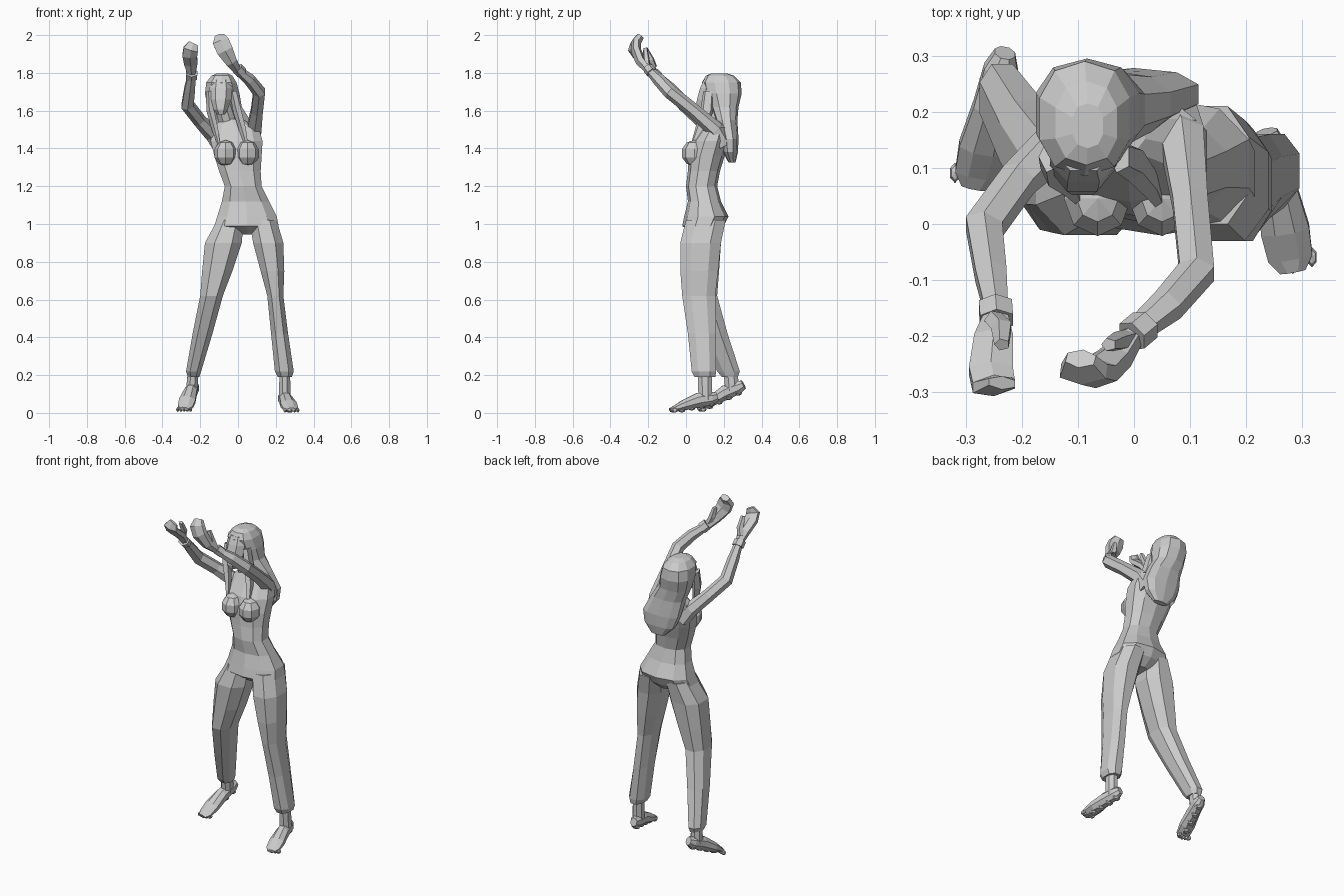
import bpy, bmesh
from math import sin, cos, pi, copysign
from mathutils import Vector, Matrix


def skin(name, rings):
    """Flat-faced skin through a list of equal-sized vertex rings."""
    bm = bmesh.new()
    vr = [[bm.verts.new(p) for p in r] for r in rings]
    n = len(vr[0])
    for a, b in zip(vr, vr[1:]):
        for i in range(n):
            j = (i + 1) % n
            bm.faces.new((a[i], a[j], b[j], b[i]))
    bm.faces.new(vr[0][::-1])
    bm.faces.new(vr[-1])
    bmesh.ops.recalc_face_normals(bm, faces=bm.faces)
    me = bpy.data.meshes.new(name)
    bm.to_mesh(me)
    bm.free()
    ob = bpy.data.objects.new(name, me)
    bpy.context.collection.objects.link(ob)
    return ob


def unit(i, n, p):
    t = 2 * pi * (i + 0.5) / n
    return [copysign(abs(f) ** p, f) for f in (cos(t), sin(t))]


def loft(name, secs, n=10, p=0.85):
    """Horizontal sections given as (z, x0, x1, y0, y1)."""
    rings = []
    for z, x0, x1, y0, y1 in secs:
        us = [unit(i, n, p) for i in range(n)]
        mx, my = max(u[0] for u in us), max(u[1] for u in us)
        rings.append([((x0 + x1) / 2 + u / mx * (x1 - x0) / 2,
                       (y0 + y1) / 2 + v / my * (y1 - y0) / 2, z) for u, v in us])
    return skin(name, rings)


def tube(name, pts, n=6, side=(1, 0, 0), p=1.0):
    """Sections across a path; points are (x, y, z, half width along side, half depth)."""
    c = [Vector(q[:3]) for q in pts]
    rings = []
    for k, q in enumerate(pts):
        d = (c[min(k + 1, len(c) - 1)] - c[max(k - 1, 0)]).normalized()
        s = Vector(side)
        s = (s - d * s.dot(d)).normalized()
        w = d.cross(s)
        rings.append([c[k] + s * u * q[3] + w * v * q[4]
                      for u, v in (unit(i, n, p) for i in range(n))])
    return skin(name, rings)


def ball(name, loc, size, seg=8, rings=5):
    bm = bmesh.new()
    bmesh.ops.create_uvsphere(bm, u_segments=seg, v_segments=rings, radius=1,
                              matrix=Matrix.LocRotScale(Vector(loc), None, Vector(size)))
    me = bpy.data.meshes.new(name)
    bm.to_mesh(me)
    bm.free()
    bpy.context.collection.objects.link(bpy.data.objects.new(name, me))


# torso and hips
loft("torso", [
    (0.945, 0.00, 0.10, 0.04, 0.15), (0.99, -0.125, 0.215, -0.02, 0.20),
    (1.04, -0.11, 0.205, -0.01, 0.225), (1.12, -0.085, 0.165, 0.01, 0.185),
    (1.20, -0.07, 0.125, 0.00, 0.165), (1.28, -0.10, 0.12, 0.01, 0.18),
    (1.36, -0.125, 0.125, 0.015, 0.205), (1.44, -0.145, 0.13, 0.04, 0.225),
    (1.51, -0.13, 0.11, 0.09, 0.23), (1.555, -0.09, 0.02, 0.12, 0.22)])
for x, nm in ((-0.065, "bust_a"), (0.05, "bust_b")):
    ball(nm, (x, 0.045, 1.375), (0.063, 0.07, 0.07))

# trouser legs
loft("leg_a", [
    (1.02, -0.11, 0.03, 0.01, 0.20), (0.90, -0.175, 0.02, -0.02, 0.185),
    (0.75, -0.19, -0.03, -0.015, 0.175), (0.62, -0.20, -0.08, -0.01, 0.165),
    (0.42, -0.24, -0.135, 0.075, 0.22), (0.22, -0.275, -0.195, 0.165, 0.285),
    (0.19, -0.265, -0.205, 0.19, 0.275)], 8)
loft("leg_b", [
    (1.02, 0.06, 0.205, 0.00, 0.21), (0.90, 0.08, 0.24, -0.03, 0.185),
    (0.75, 0.12, 0.245, -0.03, 0.17), (0.62, 0.155, 0.24, -0.02, 0.155),
    (0.42, 0.175, 0.265, 0.01, 0.16), (0.22, 0.195, 0.295, 0.03, 0.16),
    (0.19, 0.21, 0.285, 0.045, 0.155)], 8)

# bare feet with toes and bumpy soles
feet = {"a": ((-0.23, 0.305, 0.15), (-0.285, 0.065, 0.024), (-0.237, 0.235)),
        "b": ((0.237, 0.165, 0.085), (0.283, -0.085, 0.02), (0.247, 0.10))}
for k, (heel, toe, ank) in feet.items():
    h, t = Vector(heel), Vector(toe)
    secs = [(0, .02, .025, 0), (.12, .033, .038, 0), (.4, .037, .042, .008),
            (.7, .047, .03, .002), (.9, .043, .017, -.004), (1, .025, .01, -.003)]
    tube("foot_" + k, [(*(h.lerp(t, f) + Vector((0, 0, dz))), a, b)
                       for f, a, b, dz in secs], 8)
    tube("ankle_" + k, [(ank[0], ank[1], 0.23, .03, .04),
                        (*h.lerp(t, 0.25), .034, .04)], 8)
    for i in range(5):
        ball("toe_%s%d" % (k, i), t + Vector(((i - 2) * .017, .014 + .006 * abs(i - 2), -.006)),
             (.01, .018, .012), 6, 4)
    for i in range(4):
        q = h.lerp(t, 0.12 + i * 0.21)
        ball("sole_%s%d" % (k, i), q - Vector((0, 0, .03 - .003 * i)), (.028, .02, .014), 6, 4)

# raised arms
tube("arm_a", [(-0.085, 0.17, 1.41, .05, .05), (-0.135, 0.145, 1.475, .042, .045),
               (-0.205, 0.08, 1.55, .036, .038), (-0.267, -0.005, 1.63, .038, .038),
               (-0.255, -0.09, 1.72, .032, .034), (-0.245, -0.155, 1.785, .024, .024)], 6)
tube("arm_b", [(0.065, 0.20, 1.42, .05, .05), (0.085, 0.155, 1.50, .045, .045),
               (0.10, 0.04, 1.60, .036, .038), (0.112, -0.085, 1.70, .036, .038),
               (0.06, -0.145, 1.765, .032, .034), (0.005, -0.19, 1.81, .024, .024)], 6)

# wrist bands
tube("wristband_a", [(-0.247, -0.145, 1.775, .034, .03), (-0.245, -0.172, 1.80, .034, .03)], 6)
tube("wristband_b", [(0.02, -0.18, 1.80, .032, .03), (-0.004, -0.2, 1.825, .032, .03)], 6)

# hands: palm with closed fingers, then thumb
tube("hand_a", [(-0.245, -0.16, 1.79, .022, .02), (-0.25, -0.205, 1.85, .04, .024),
                (-0.255, -0.262, 1.895, .045, .024), (-0.25, -0.288, 1.925, .045, .02),
                (-0.235, -0.283, 1.955, .03, .012)], 6)
tube("thumb_a", [(-0.25, -0.17, 1.83, .018, .018), (-0.235, -0.185, 1.87, .02, .018),
                 (-0.235, -0.215, 1.93, .014, .012)], 5)
tube("hand_b", [(0.0, -0.195, 1.81, .022, .02), (-0.035, -0.24, 1.86, .035, .028),
                (-0.07, -0.265, 1.92, .05, .028), (-0.09, -0.262, 1.965, .05, .026),
                (-0.095, -0.24, 1.995, .03, .02)], 6, (1, 0, 0.4))
tube("thumb_b", [(-0.01, -0.205, 1.83, .018, .018), (-0.03, -0.21, 1.875, .02, .018),
                 (-0.045, -0.215, 1.93, .014, .012)], 5)

# neck and face
tube("neck", [(-0.045, 0.17, 1.50, .05, .045), (-0.085, 0.14, 1.64, .045, .045)], 8)
loft("face", [(1.58, -0.11, -0.07, 0.06, 0.13), (1.605, -0.13, -0.055, 0.052, 0.16),
              (1.66, -0.15, -0.035, 0.058, 0.2), (1.72, -0.15, -0.03, 0.075, 0.2),
              (1.765, -0.14, -0.04, 0.095, 0.2)], 8)

# long hair: cap, back mass, and two front locks
loft("hair", [
    (1.325, -0.03, 0.06, 0.225, 0.262), (1.38, -0.085, 0.105, 0.195, 0.275),
    (1.45, -0.115, 0.115, 0.185, 0.278), (1.55, -0.135, 0.065, 0.155, 0.272),
    (1.62, -0.16, 0.02, 0.13, 0.278), (1.69, -0.175, 0.008, 0.10, 0.295),
    (1.75, -0.168, -0.008, 0.085, 0.29), (1.785, -0.14, -0.03, 0.105, 0.255),
    (1.798, -0.11, -0.055, 0.135, 0.215)], 10)
tube("front_lock_a", [(-0.15, 0.12, 1.70, .02, .03), (-0.145, 0.10, 1.60, .022, .035),
                      (-0.12, 0.075, 1.50, .018, .025), (-0.095, 0.035, 1.395, .005, .006)], 5)
tube("front_lock_b", [(-0.025, 0.12, 1.70, .02, .03), (-0.003, 0.11, 1.60, .024, .035),
                      (0.025, 0.075, 1.50, .02, .028), (0.055, 0.02, 1.38, .005, .006)], 5)
